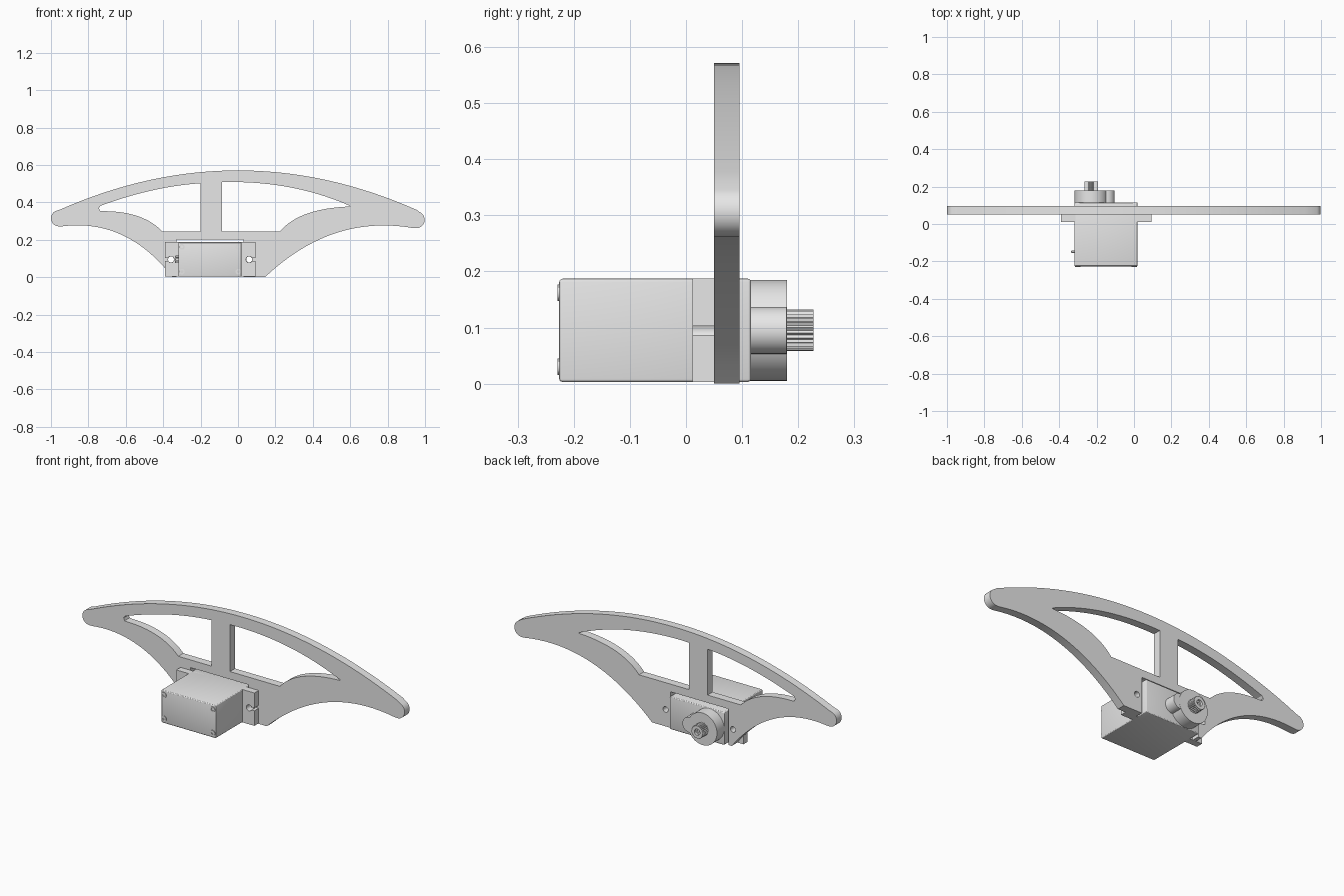
import bpy, bmesh
from math import sin, cos, pi, radians
from mathutils import Matrix

if "Cube" in bpy.data.objects:
    bpy.data.objects.remove(bpy.data.objects["Cube"], do_unlink=True)

GREY = (0.8, 0.8, 0.8, 1)
mat = bpy.data.materials.new("plain grey")
mat.use_nodes = True
mat.diffuse_color = GREY
mat.node_tree.nodes["Principled BSDF"].inputs["Base Color"].default_value = GREY


def finish(ob):
    ob.data.materials.clear()
    ob.data.materials.append(mat)
    bpy.ops.object.select_all(action='DESELECT')
    ob.select_set(True)
    bpy.context.view_layer.objects.active = ob
    bpy.ops.object.shade_smooth_by_angle(angle=radians(25))


def panel(name, loops, y0, y1):
    """Fill outline loops drawn in x and z (inner loops are holes), thick from y0 to y1."""
    cu = bpy.data.curves.new(name + "_outline", 'CURVE')
    cu.dimensions, cu.fill_mode, cu.extrude = '2D', 'BOTH', (y1 - y0) / 2
    for loop in loops:
        sp = cu.splines.new('POLY')
        sp.points.add(len(loop) - 1)
        for p, (x, z) in zip(sp.points, loop):
            p.co = (x, z, 0, 1)
        sp.use_cyclic_u = True
    tmp = bpy.data.objects.new(name + "_tmp", cu)
    bpy.context.collection.objects.link(tmp)
    dg = bpy.context.evaluated_depsgraph_get()
    me = bpy.data.meshes.new_from_object(tmp.evaluated_get(dg))
    bpy.data.objects.remove(tmp, do_unlink=True)
    bpy.data.curves.remove(cu)
    me.name = name
    bm = bmesh.new()
    bm.from_mesh(me)
    bm.transform(Matrix.Translation((0, (y0 + y1) / 2, 0)) @ Matrix.Rotation(pi / 2, 4, 'X'))
    bmesh.ops.remove_doubles(bm, verts=bm.verts, dist=0.0001)
    bmesh.ops.recalc_face_normals(bm, faces=bm.faces)
    bm.to_mesh(me)
    bm.free()
    ob = bpy.data.objects.new(name, me)
    bpy.context.collection.objects.link(ob)
    finish(ob)
    return ob


def box(name, x, y, z, bevel):
    bm = bmesh.new()
    bmesh.ops.create_cube(bm, size=1)
    for v in bm.verts:
        v.co = [(r[0] + r[1]) / 2 + c * (r[1] - r[0]) for r, c in zip((x, y, z), v.co)]
    bmesh.ops.bevel(bm, geom=bm.edges[:], offset=bevel, segments=3, profile=0.5, affect='EDGES')
    me = bpy.data.meshes.new(name)
    bm.to_mesh(me)
    bm.free()
    ob = bpy.data.objects.new(name, me)
    bpy.context.collection.objects.link(ob)
    finish(ob)


def bow(a, m, b, n=20):
    """Smooth curve from a to b that passes through m halfway."""
    c = [2 * m[i] - (a[i] + b[i]) / 2 for i in (0, 1)]
    ts = [k / n for k in range(n + 1)]
    return [tuple((1 - t) ** 2 * a[i] + 2 * t * (1 - t) * c[i] + t * t * b[i] for i in (0, 1)) for t in ts]


def arc(x, z, r, a0, a1, n=16):
    angles = [radians(a0 + (a1 - a0) * k / n) for k in range(n + 1)]
    return [(x + r * cos(a), z + r * sin(a)) for a in angles]


def circle(x, z, r, n=32):
    return arc(x, z, r, 0, 360, n)[:-1]


# Key positions of the servo
MID_X, MID_Z = -0.149, 0.095
HOLE = 0.209
SHAFT_X = -0.228
holes = [MID_X + s * HOLE for s in (-1, 1)]

# Wide arm plate: outer outline with a slot for the servo open at the bottom
outline = arc(0.953, 0.307, 0.045, -95, 65)
outline += bow((0.955, 0.36), (0, 0.571), (-0.955, 0.36), 48)
outline += arc(-0.957, 0.315, 0.043, 115, 270)
outline += bow((-0.94, 0.272), (-0.62, 0.226), (-0.35, 0))
outline += [(-0.33, 0), (-0.33, 0.202), (0.03, 0.202), (0.03, 0)]
outline += bow((0.144, 0), (0.52, 0.235), (0.935, 0.263))

# Two windows either side of the upright
left_window = [(-0.2, 0.245)] + bow((-0.2, 0.502), (-0.46, 0.464), (-0.735, 0.382))
left_window += [(-0.744, 0.37), (-0.738, 0.355)]
left_window += bow((-0.72, 0.353), (-0.535, 0.326), (-0.405, 0.245))
right_window = [(-0.085, 0.245)] + bow((0.225, 0.245), (0.37, 0.34), (0.6, 0.378))
right_window += bow((0.595, 0.383), (0.27, 0.482), (-0.085, 0.508))
panel("arm_plate", [outline, left_window, right_window]
      + [circle(x, MID_Z, 0.016, 20) for x in holes], 0.05, 0.095)

# Servo case
box("servo_case", (-0.318, 0.02), (-0.226, 0.116), (0.003, 0.187), 0.006)

# Mounting flange with a keyhole notch at each end
edge = [(0.093, 0.003), (0.093, 0.087)]
edge += arc(holes[1], MID_Z, 0.017, -28, -332, 20)
edge += [(0.093, 0.103), (0.093, 0.187)]
panel("mounting_flange", [edge + [(2 * MID_X - x, z) for x, z in reversed(edge)]], 0.012, 0.05)

# Gear housing and output shaft
panel("gear_housing", [circle(SHAFT_X, MID_Z, 0.09, 48)], 0.11, 0.18)
panel("idler_housing", [circle(-0.145, MID_Z, 0.042)], 0.11, 0.179)
teeth = [(SHAFT_X + r * cos(2 * pi * k / 50), MID_Z + r * sin(2 * pi * k / 50))
         for k in range(50) for r in [0.037 if k % 2 else 0.033]]
panel("output_shaft", [teeth, circle(SHAFT_X, MID_Z, 0.017, 24)], 0.178, 0.227)
panel("shaft_core", [circle(SHAFT_X, MID_Z, 0.018, 24), circle(SHAFT_X, MID_Z, 0.01, 6)], 0.178, 0.215)

# Four case screws on the front
for i, x in enumerate((-0.3, 0.002)):
    for j, z in enumerate((0.03, 0.162)):
        panel(f"case_screw_{i}{j}", [circle(x, z, 0.015, 20), circle(x, z, 0.008, 6)], -0.229, -0.222)

# Cable outlet: three short wire stubs on the right side
for i in range(3):
    z = MID_Z + (i - 1) * 0.014
    box(f"wire_stub_{i}", (-0.336, -0.31), (-0.154, -0.142), (z - 0.006, z + 0.006), 0.003)
